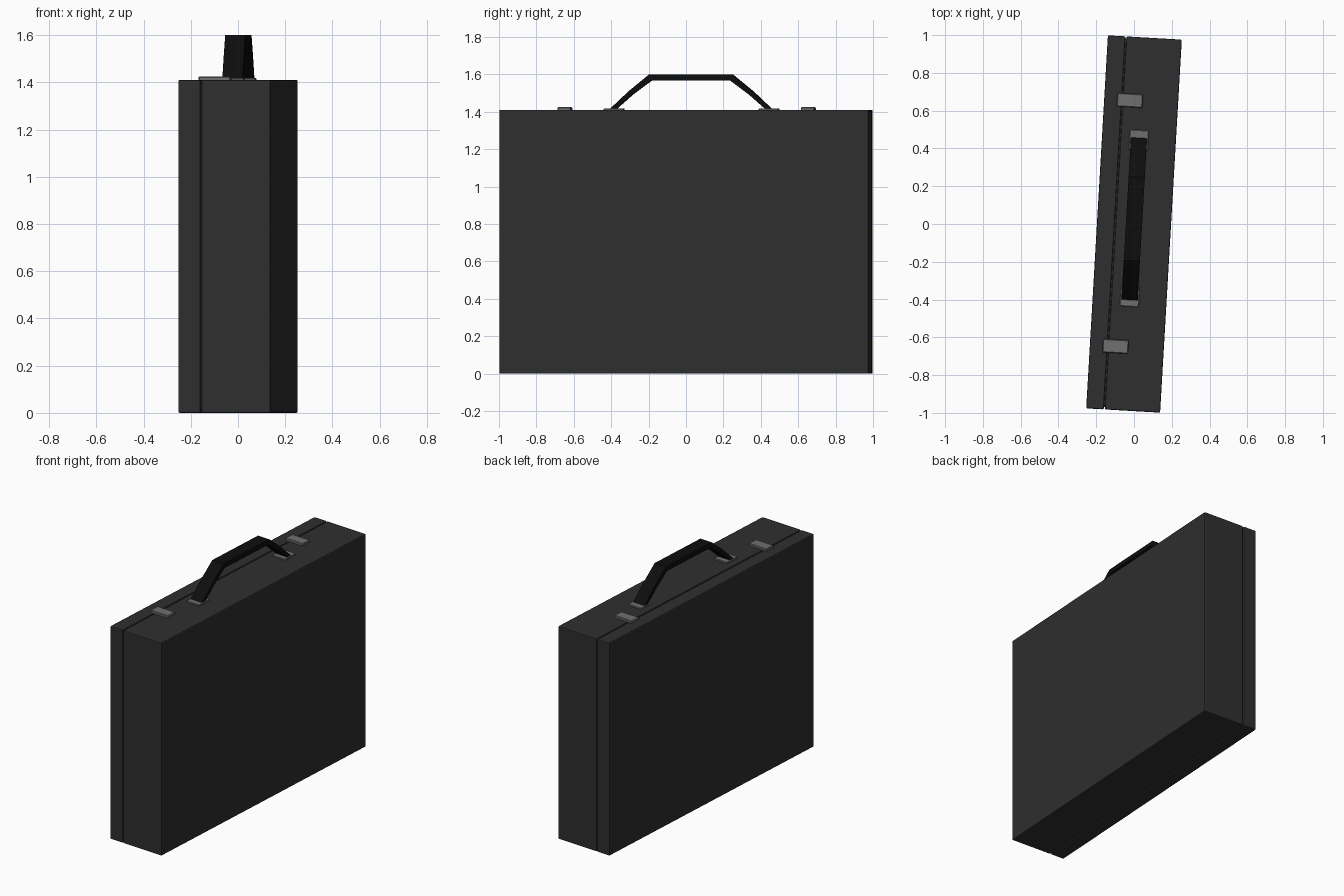
import bpy, bmesh, math
from mathutils import Matrix

if "Cube" in bpy.data.objects:
    bpy.data.objects.remove(bpy.data.objects["Cube"])

ROT = Matrix.Rotation(math.radians(-3.33), 4, 'Z')  # whole case is turned slightly


def material(name, v):
    m = bpy.data.materials.new(name)
    m.diffuse_color = (v, v, v, 1)
    m.use_nodes = True
    m.node_tree.nodes["Principled BSDF"].inputs["Base Color"].default_value = m.diffuse_color
    return m


CASE = material("case_black", 0.028)
GRIP = material("handle_black", 0.004)
METAL = material("metal_grey", 0.16)


def finish(bm, name, mat, bevel=0, segments=1):
    bmesh.ops.recalc_face_normals(bm, faces=bm.faces)
    if bevel:
        bmesh.ops.bevel(bm, geom=bm.edges[:], offset=bevel, segments=segments,
                        profile=0.5, affect='EDGES')
    me = bpy.data.meshes.new(name)
    bm.to_mesh(me)
    bm.free()
    me.materials.append(mat)
    ob = bpy.data.objects.new(name, me)
    bpy.context.collection.objects.link(ob)
    ob.matrix_world = ROT
    return ob


def box(name, lo, hi, mat, bevel=0, segments=1):
    bm = bmesh.new()
    bmesh.ops.create_cube(bm, size=1)
    for v in bm.verts:
        v.co = [a + (b - a) * (c + 0.5) for a, b, c in zip(lo, hi, v.co)]
    return finish(bm, name, mat, bevel, segments)


# Case halves with a narrow recessed seam between them
W, L, H, SEAM = 0.196, 0.989, 1.41, -0.1
box("lid", (-W, -L, 0), (SEAM - 0.003, L, H), CASE, 0.006, 2)
box("case_body", (SEAM + 0.003, -L, 0), (W, L, H), CASE, 0.006, 2)
box("seam_core", (SEAM - 0.02, -L + 0.012, 0.012), (SEAM + 0.02, L - 0.012, H - 0.012), CASE)

# Latches bridging the seam, and plates under the handle
for side, y in (("front", -0.652), ("back", 0.652)):
    box(side + "_latch", (-0.128, y - 0.036, H - 0.005), (0.008, y + 0.036, 1.425), METAL, 0.004)
for side, y in (("front", -0.385), ("back", 0.445)):
    box(side + "_handle_plate", (-0.05, y - 0.053, H - 0.005), (0.05, y + 0.053, 1.418), METAL, 0.003)

# Handle: faceted arch profile, mirrored about its middle and extruded across
MID, HALF = 0.027, 0.043
outer = [(0.438, 1.41), (0.325, 1.512), (0.22, 1.60)]
inner = [(0.205, 1.568), (0.312, 1.492), (0.395, 1.41)]
outer = [(0.438, 1.41), (0.332, 1.51), (0.222, 1.60)]
inner = [(0.21, 1.568), (0.312, 1.492), (0.405, 1.41)]
bm = bmesh.new()
rings = []
for s in (1, -1):
    pairs = list(zip(outer, inner[::-1]))
    for (oy, oz), (iy, iz) in (pairs if s == 1 else pairs[::-1]):
        rings.append([bm.verts.new((x, MID + s * y, z)) for x, y, z in (
            (-HALF, oy, oz), (HALF, oy, oz), (HALF, iy, iz), (-HALF, iy, iz))])
for a, b in zip(rings, rings[1:]):
    for i in range(4):
        bm.faces.new((a[i], a[i - 1], b[i - 1], b[i]))
bm.faces.new(rings[0])
bm.faces.new(rings[-1])
finish(bm, "handle", GRIP)
